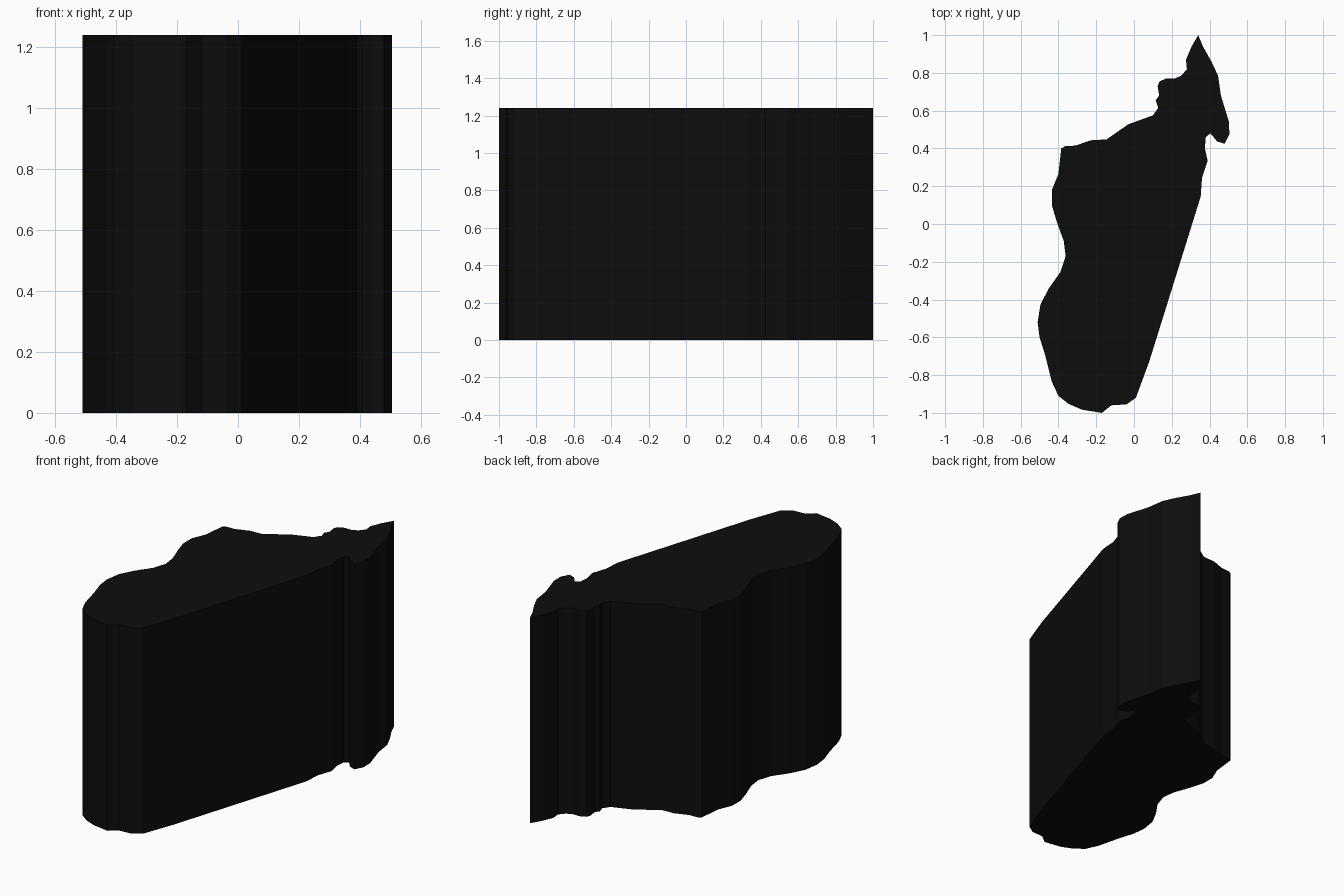
import bpy, bmesh

HEIGHT = 1.24

# Outline of the island seen from above, clockwise from the northern tip
OUTLINE = [
    (.34, 1), (.365, .94), (.41, .86), (.445, .785), (.46, .68), (.503, .54),
    (.505, .475), (.48, .425), (.44, .437), (.405, .48), (.38, .46), (.375, .4),
    (.39, .335), (.36, .245), (.353, .145), (.08, -.73), (.01, -.92),
    (-.04, -.955), (-.12, -.96), (-.17, -1), (-.275, -.983), (-.345, -.953),
    (-.4, -.91), (-.435, -.835), (-.47, -.695), (-.5, -.6), (-.51, -.52),
    (-.495, -.425), (-.45, -.34), (-.39, -.255), (-.362, -.17), (-.372, -.09),
    (-.41, .015), (-.435, .1), (-.435, .18), (-.4, .265), (-.385, .4),
    (-.365, .412), (-.31, .415), (-.23, .443), (-.145, .448), (-.03, .528),
    (.1, .575), (.128, .615), (.115, .655), (.133, .68), (.125, .73),
    (.135, .755), (.17, .77), (.215, .77), (.25, .785), (.28, .82),
    (.275, .87), (.305, .94),
]

# Extruded island block with flat caps
bm = bmesh.new()
base = bm.faces.new([bm.verts.new((x, y, 0)) for x, y in OUTLINE])
top = bmesh.ops.extrude_face_region(bm, geom=[base], use_keep_orig=True)
bmesh.ops.translate(bm, vec=(0, 0, HEIGHT),
                    verts=[v for v in top["geom"] if isinstance(v, bmesh.types.BMVert)])
bmesh.ops.recalc_face_normals(bm, faces=bm.faces)
mesh = bpy.data.meshes.new("island_block")
bm.to_mesh(mesh)
bm.free()
island = bpy.data.objects.new("island_block", mesh)
bpy.context.collection.objects.link(island)

# Black material
black = bpy.data.materials.new("black")
black.diffuse_color = (0.004, 0.004, 0.004, 1)
mesh.materials.append(black)
